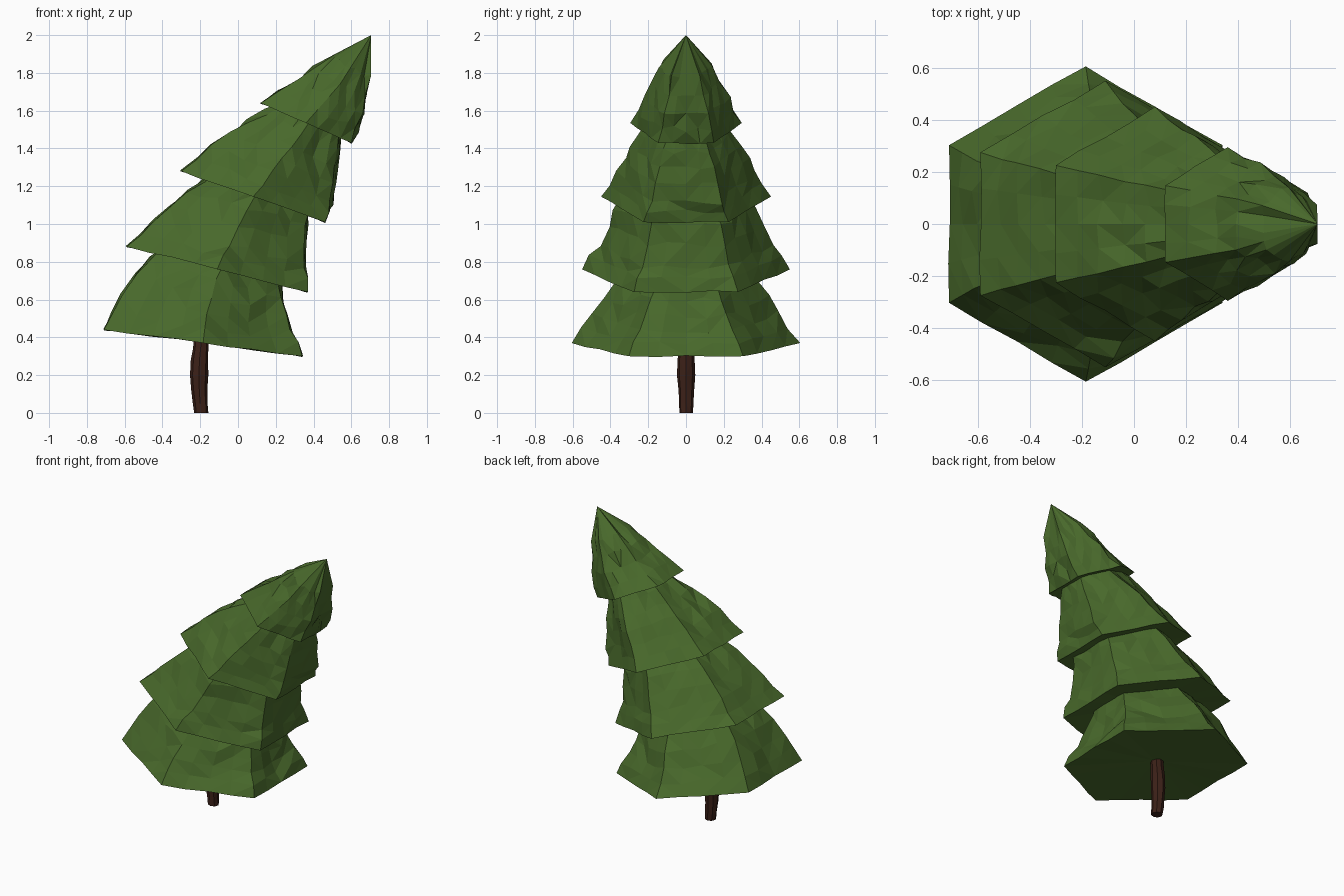
import bpy, bmesh, math, random
from mathutils import Vector

if "Cube" in bpy.data.objects:
    bpy.data.objects.remove(bpy.data.objects["Cube"])

random.seed(4)


def material(name, rgb):
    m = bpy.data.materials.new(name)
    m.diffuse_color = (*rgb, 1)
    m.use_nodes = True
    m.node_tree.nodes["Principled BSDF"].inputs["Base Color"].default_value = m.diffuse_color
    return m


GREEN = material("needles", (0.065, 0.14, 0.024))
BROWN = material("bark", (0.045, 0.015, 0.009))


def lofted(name, rings, mat, apex=None, hollow=0.0):
    """Skin a stack of point rings, cap the base, close the top."""
    bm = bmesh.new()
    vr = [[bm.verts.new(p) for p in r] for r in rings]
    n = len(vr[0])
    for a, b in zip(vr, vr[1:]):
        for i in range(n):
            j = (i + 1) % n
            bm.faces.new((a[i], a[j], b[j], b[i]))

    def fan(ring, p):
        c = bm.verts.new(p)
        for i in range(n):
            bm.faces.new((ring[i], ring[(i + 1) % n], c))

    base = sum(rings[0], Vector()) / n
    top = sum(rings[-1], Vector()) / n
    fan(vr[0], base + Vector((0, 0, hollow)))
    fan(vr[-1], apex if apex else top)
    bmesh.ops.triangulate(bm, faces=[f for f in bm.faces if len(f.verts) > 3])
    bmesh.ops.recalc_face_normals(bm, faces=bm.faces)
    me = bpy.data.meshes.new(name)
    bm.to_mesh(me)
    bm.free()
    me.materials.append(mat)
    ob = bpy.data.objects.new(name, me)
    bpy.context.collection.objects.link(ob)
    return ob


SEG = 4     # segments per hexagon side
SUB = 2     # extra rings between profile stations


def hex_ring(st, rough, keep_corners):
    """Tilted hexagon through the left and right side points, half depth hy."""
    lx, lz, rx, rz, hy = st
    c = Vector(((lx + rx) / 2, 0, (lz + rz) / 2))
    u = Vector(((rx - lx) / 2, 0, (rz - lz) / 2)) / math.cos(math.radians(30))

    def corner(k):
        a = math.radians(30 + 60 * k)
        return c + u * math.cos(a) + Vector((0, hy * math.sin(a), 0))

    pts = []
    for k in range(6):
        for s in range(SEG):
            p = corner(k).lerp(corner(k + 1), s / SEG)
            if not (keep_corners and s == 0):
                out = (p - c).normalized()
                p += out * random.uniform(-rough, rough)
                p.z += random.uniform(-rough, rough)
            pts.append(p)
    return pts


def tier(name, stations, apex=None):
    full = []
    for a, b in zip(stations, stations[1:]):
        for t in range(SUB):
            full.append([x + (y - x) * t / SUB for x, y in zip(a, b)])
    full.append(stations[-1])
    rings = [hex_ring(s, 0.005 if i == 0 else 0.014, i == 0)
             for i, s in enumerate(full)]
    lofted(name, rings, GREEN, apex, hollow=0.03)


# Foliage tiers: (left x, left z, right x, right z, half depth) per station
tier("foliage_bottom", [(-.71, .44, .34, .30, .605), (-.61, .63, .28, .43, .49),
                        (-.46, .82, .23, .60, .37), (-.30, .95, .22, .75, .28)])
tier("foliage_lower", [(-.59, .88, .37, .64, .55), (-.44, 1.01, .35, .78, .46),
                       (-.27, 1.17, .365, 1.0, .375), (-.08, 1.30, .36, 1.12, .29)])
tier("foliage_upper", [(-.30, 1.28, .46, 1.01, .45), (-.13, 1.42, .495, 1.12, .37),
                       (.05, 1.54, .52, 1.30, .29), (.25, 1.65, .54, 1.47, .20)])
tier("foliage_top", [(.12, 1.64, .60, 1.43, .295), (.31, 1.755, .66, 1.58, .23),
                     (.49, 1.885, .70, 1.78, .145)], apex=Vector((.705, 0, 2.0)))

# Trunk: slightly bent eight-sided column
trunk = []
for z, cx, r in [(0, -.195, .037), (.05, -.20, .039), (.12, -.205, .042), (.20, -.207, .048),
                 (.28, -.204, .046), (.34, -.198, .042), (.50, -.185, .040)]:
    ring = []
    for i in range(8):
        a = math.tau * i / 8
        rr = r * random.uniform(.93, 1.05)
        ring.append(Vector((cx + rr * math.cos(a), rr * math.sin(a), z)))
    trunk.append(ring)
lofted("trunk", trunk, BROWN)
